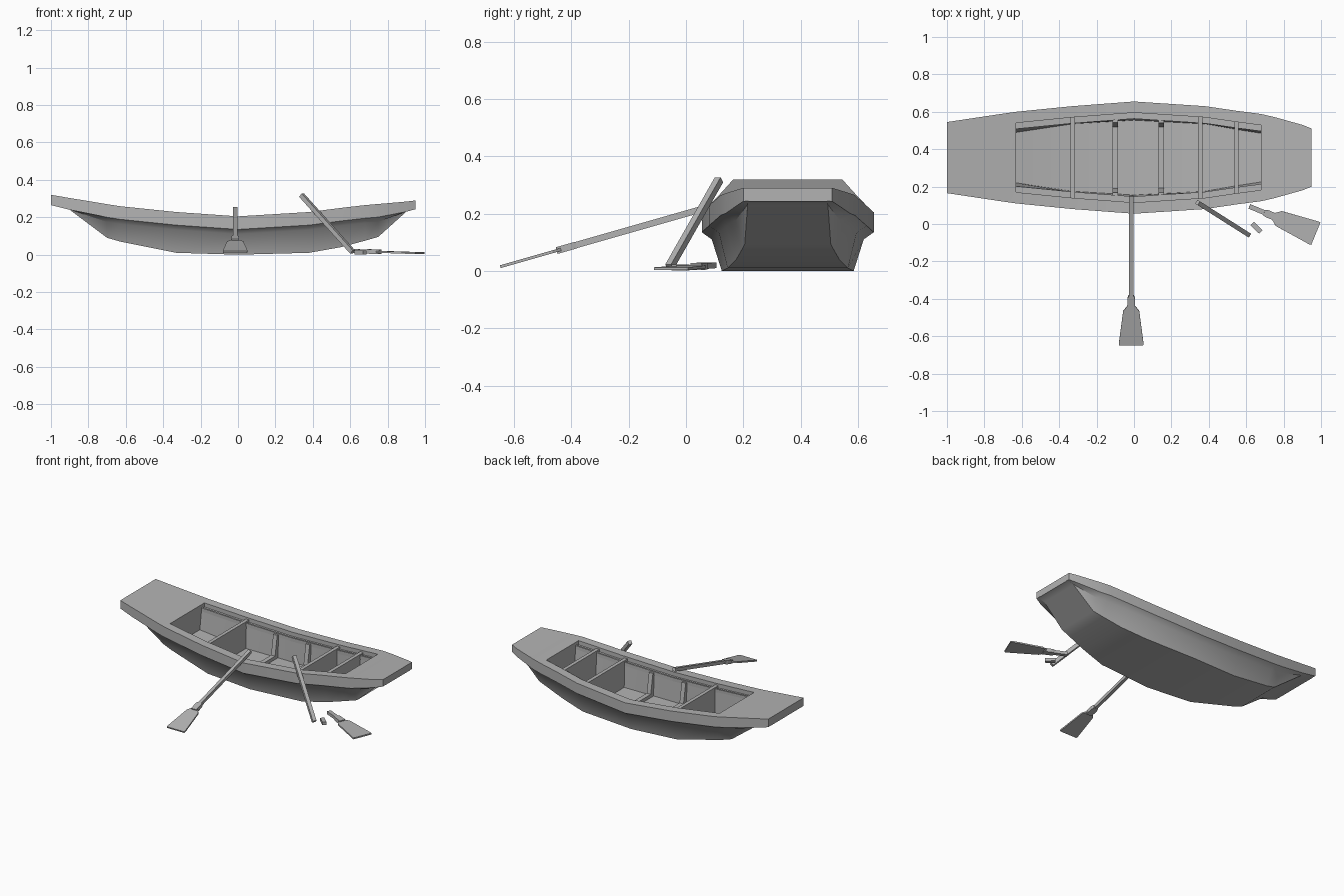
import bpy, bmesh, math
from mathutils import Matrix, Vector

if "Cube" in bpy.data.objects:
    bpy.data.objects.remove(bpy.data.objects["Cube"])

wood = bpy.data.materials.new("grey_wood")
wood.use_nodes = True
grey = (0.45, 0.45, 0.45, 1)
wood.diffuse_color = grey
wood.node_tree.nodes["Principled BSDF"].inputs["Base Color"].default_value = grey

CY = 0.355  # boat centre line


def finish(name, bm, smooth=None):
    bmesh.ops.recalc_face_normals(bm, faces=bm.faces)
    mesh = bpy.data.meshes.new(name)
    bm.to_mesh(mesh)
    bm.free()
    mesh.materials.append(wood)
    obj = bpy.data.objects.new(name, mesh)
    bpy.context.collection.objects.link(obj)
    if smooth:
        bpy.ops.object.select_all(action='DESELECT')
        obj.select_set(True)
        bpy.context.view_layer.objects.active = obj
        bpy.ops.object.shade_smooth_by_angle(angle=math.radians(smooth))
    return obj


def prism(name, outline, thick, matrix):
    """Extrude a flat outline equally to both sides of its plane."""
    bm = bmesh.new()
    lo, hi = [[bm.verts.new(matrix @ Vector((u, v, s * thick / 2))) for u, v in outline]
              for s in (-1, 1)]
    bm.faces.new(lo)
    bm.faces.new(hi)
    n = len(lo)
    for i in range(n):
        j = (i + 1) % n
        bm.faces.new((lo[i], lo[j], hi[j], hi[i]))
    return finish(name, bm)


def mirrored(half):
    return half + [(u, -v) for u, v in reversed(half)]


# Hull stations: x, sheer height, half beam, bottom height, bottom half width
stations = [
    (-1.0, .32, .19, .265, .17),
    (-.9, .303, .205, .24, .17),
    (-.7, .27, .235, .09, .155),
    (-.63, .259, .245, .07, .165),
    (-.33, .228, .275, .01, .21),
    (0, .205, .30, 0, .23),
    (.38, .228, .275, .01, .21),
    (.55, .25, .25, .04, .18),
    (.68, .265, .233, .075, .16),
    (.75, .271, .217, .095, .15),
    (.9, .284, .175, .23, .14),
    (.95, .29, .155, .243, .14),
]
FIRST, LAST = 3, 8  # stations at the two ends of the open well


def outer(s):
    x, top, beam, low, bw = s
    rim = max(top - .07, low)
    under = max(rim - .025, low + .002)
    return [(beam, top), (beam, rim), (beam - .035, under), (bw, low)]


def inner(s):
    x, top, beam, low, bw = s
    iw = beam - .06
    return [(iw, top), (iw, top - .028), (iw - .03, top - .028), (bw - .03, low + .025)]


def station_at(x):
    for a, b in zip(stations, stations[1:]):
        if a[0] <= x <= b[0]:
            t = (x - a[0]) / (b[0] - a[0])
            return [p + (q - p) * t for p, q in zip(a, b)]


# Hull shell, deck and well as one closed skin
bm = bmesh.new()


def ring(s, half):
    pts = half + [(-y, z) for y, z in reversed(half)]
    return [bm.verts.new((s[0], CY + y, z)) for y, z in pts]


def bridge(a, b):
    for i in range(len(a) - 1):
        bm.faces.new((a[i], a[i + 1], b[i + 1], b[i]))


outs = [ring(s, outer(s)) for s in stations]
ins = {i: ring(stations[i], inner(stations[i])) for i in range(FIRST, LAST + 1)}
for i in range(len(stations) - 1):
    a, b = outs[i], outs[i + 1]
    bridge(a, b)
    if FIRST <= i < LAST:
        c, d = ins[i], ins[i + 1]
        bridge(c, d)
        for k in (0, -1):
            bm.faces.new((a[k], b[k], d[k], c[k]))
    elif i == FIRST - 1:
        c = ins[FIRST]
        bm.faces.new((a[0], a[-1], b[-1], c[-1], c[0], b[0]))
    elif i == LAST:
        c = ins[LAST]
        bm.faces.new((b[0], b[-1], a[-1], c[-1], c[0], a[0]))
    else:
        bm.faces.new((a[0], a[-1], b[-1], b[0]))
for cap in (outs[0], outs[-1], ins[FIRST], ins[LAST]):
    bm.faces.new(cap)
finish("hull", bm, 40)


# Cross-section plates: outline is (z, y), extruded along x
def cross_frame(x):
    return Matrix(((0, 0, 1, x), (0, 1, 0, CY), (1, 0, 0, 0), (0, 0, 0, 1)))


for name, x in (("rear_bulkhead", -.328), ("front_bulkhead", .355), ("bow_bulkhead", .548)):
    _, top, beam, low, bw = station_at(x)
    half = [(low + .015, bw - .02), (top - .035, beam - .085),
            (top - .035, beam - .055), (top - .012, beam - .055)]
    prism(name, mirrored(half), .024, cross_frame(x))

# U-shaped ribs across the floor and up the sides
for name, x in (("rear_rib", -.1), ("front_rib", .145)):
    _, top, beam, low, bw = station_at(x)
    z0, z1 = low + .022, top - .03
    half = [(z0, bw - .028), (z1, beam - .088), (z1, beam - .105), (z0 + .025, bw - .06)]
    prism(name, mirrored(half), .03, cross_frame(x))

# Low rails lying on the side ledges
for side, name in ((1, "left_rail"), (-1, "right_rail")):
    bm = bmesh.new()
    loops = []
    for s in stations[FIRST:LAST + 1]:
        y0, y1, z = s[2] - .092, s[2] - .08, s[1] - .028
        loops.append([bm.verts.new((s[0], CY + side * y, h)) for y, h in
                      ((y0, z - .018), (y0, z + .006), (y1, z + .006), (y1, z - .018))])
    for a, b in zip(loops, loops[1:]):
        for k in range(4):
            bm.faces.new((a[k], a[k - 1], b[k - 1], b[k]))
    bm.faces.new(loops[0])
    bm.faces.new(loops[-1])
    finish(name, bm)


# Oar parts lie along local x, flat side up
def along(start, end):
    start, end = Vector(start), Vector(end)
    d = (end - start).normalized()
    y = Vector((0, 0, 1)).cross(d).normalized()
    m = Matrix((d, y, d.cross(y))).transposed().to_4x4()
    m.translation = start
    return m, (end - start).length


def bar(name, m, a, b, width, thick):
    h = width / 2
    prism(name, [(a, -h), (b, -h), (b, h), (a, h)], thick, m)


def blade(name, m, a, b):
    prism(name + "_neck", mirrored([(a - .055, .015), (a - .04, .02), (a + .015, .02)]), .024, m)
    prism(name, mirrored([(a, .02), (a + .03, .043), (b - .01, .066), (b, .064)]), .01, m)


# Whole oar resting over the side
m, length = along((-.015, .15, .243), (-.015, -.648, .015))
bar("whole_oar_shaft", m, 0, .6, .022, .022)
blade("whole_oar_blade", m, .61, length)

# Broken oar: leaning shaft, loose chip and fallen blade
m, length = along((.34, .115, .318), (.613, -.058, .014))
bar("broken_oar_shaft", m, 0, length, .024, .024)
m, length = along((.632, .002, .012), (.678, -.042, .012))
bar("broken_oar_chip", m, 0, length, .026, .02)
m, length = along((.617, .094, .02), (.972, -.052, .008))
bar("broken_oar_stub", m, 0, .1, .026, .02)
blade("broken_oar_blade", m, .14, length)
